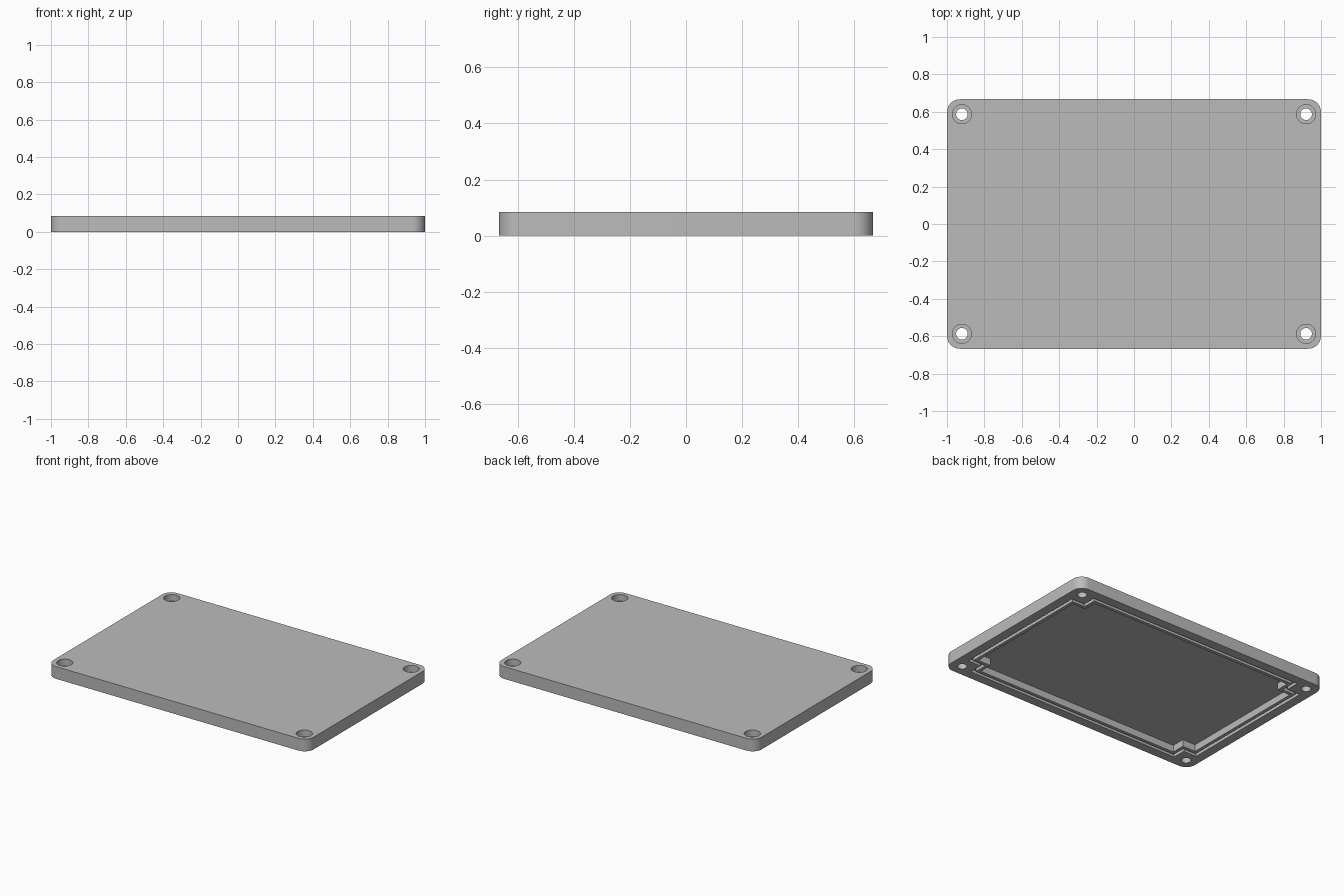
import bpy
import bmesh
import math

if "Cube" in bpy.data.objects:
    bpy.data.objects.remove(bpy.data.objects["Cube"], do_unlink=True)

HALF_X, HALF_Y, HEIGHT = 1.0, 0.667, 0.085
CORNER_R = 0.07
HOLE_X, HOLE_Y = 0.92, 0.587
SIGNS = [(1, 1), (-1, 1), (-1, -1), (1, -1)]

grey = bpy.data.materials.new("plain grey")
grey.use_nodes = True
colour = (0.5, 0.5, 0.5, 1)
grey.diffuse_color = colour
grey.node_tree.nodes["Principled BSDF"].inputs["Base Color"].default_value = colour


def arc(cx, cy, radius, start, sweep, steps):
    angles = [start + sweep * i / steps for i in range(steps + 1)]
    return [(cx + radius * math.cos(a), cy + radius * math.sin(a)) for a in angles]


def rounded_outline():
    points = []
    for i, (sx, sy) in enumerate(SIGNS):
        points += arc(sx * (HALF_X - CORNER_R), sy * (HALF_Y - CORNER_R),
                      CORNER_R, i * math.pi / 2, math.pi / 2, 12)
    return points


def circle_outline(cx, cy, radius):
    return arc(cx, cy, radius, 0, 2 * math.pi, 48)[:-1]


def notched_outline(inset):
    """Rectangle stepped inward around each screw hole."""
    ax, ay = 0.935 - inset, 0.602 - inset
    nx, ny = 0.835 - inset, 0.508 - inset
    points = []
    for sx, sy in SIGNS:
        step = [(ax, ny), (nx, ny), (nx, ay)]
        if sx * sy < 0:
            step.reverse()
        points += [(sx * x, sy * y) for x, y in step]
    return points


def prism(name, outline, z0, z1, inner=None):
    """Extruded outline, or a closed ring when an inner outline is given."""
    bm = bmesh.new()
    loops = [[[bm.verts.new((x, y, z)) for x, y in line] for z in (z0, z1)]
             for line in ([outline, inner] if inner else [outline])]
    n = len(outline)

    def band(a, b):
        for i in range(n):
            j = (i + 1) % n
            bm.faces.new((a[i], a[j], b[j], b[i]))

    for low, high in loops:
        band(low, high)
    if inner:
        band(loops[0][0], loops[1][0])
        band(loops[0][1], loops[1][1])
    else:
        bm.faces.new(loops[0][0])
        bm.faces.new(loops[0][1])
    bmesh.ops.recalc_face_normals(bm, faces=bm.faces)
    mesh = bpy.data.meshes.new(name)
    bm.to_mesh(mesh)
    bm.free()
    mesh.materials.append(grey)
    obj = bpy.data.objects.new(name, mesh)
    bpy.context.collection.objects.link(obj)
    return obj


def cut(target, cutter):
    cutter.hide_render = True
    mod = target.modifiers.new("cut", "BOOLEAN")
    mod.operation = "DIFFERENCE"
    mod.solver = "EXACT"
    mod.object = cutter
    bpy.context.view_layer.objects.active = target
    bpy.ops.object.modifier_apply(modifier=mod.name)
    bpy.data.objects.remove(cutter, do_unlink=True)


# Rounded lid plate
lid = prism("lid_plate", rounded_outline(), 0, HEIGHT)

# Hollow underside and the sealing groove around it
cut(lid, prism("recess_cutter", notched_outline(0.045), -0.05, 0.048))
cut(lid, prism("groove_cutter", notched_outline(0), -0.05, 0.022,
               notched_outline(0.022)))

# Counterbored screw holes
for sx, sy in SIGNS:
    x, y = sx * HOLE_X, sy * HOLE_Y
    cut(lid, prism("screw_hole_cutter", circle_outline(x, y, 0.031), -0.05, 0.15))
    cut(lid, prism("counterbore_cutter", circle_outline(x, y, 0.051), 0.04, 0.15))

# Smooth curved walls, crisp edges
bpy.ops.object.select_all(action="DESELECT")
lid.select_set(True)
bpy.context.view_layer.objects.active = lid
bpy.ops.object.shade_smooth_by_angle(angle=math.radians(30))
